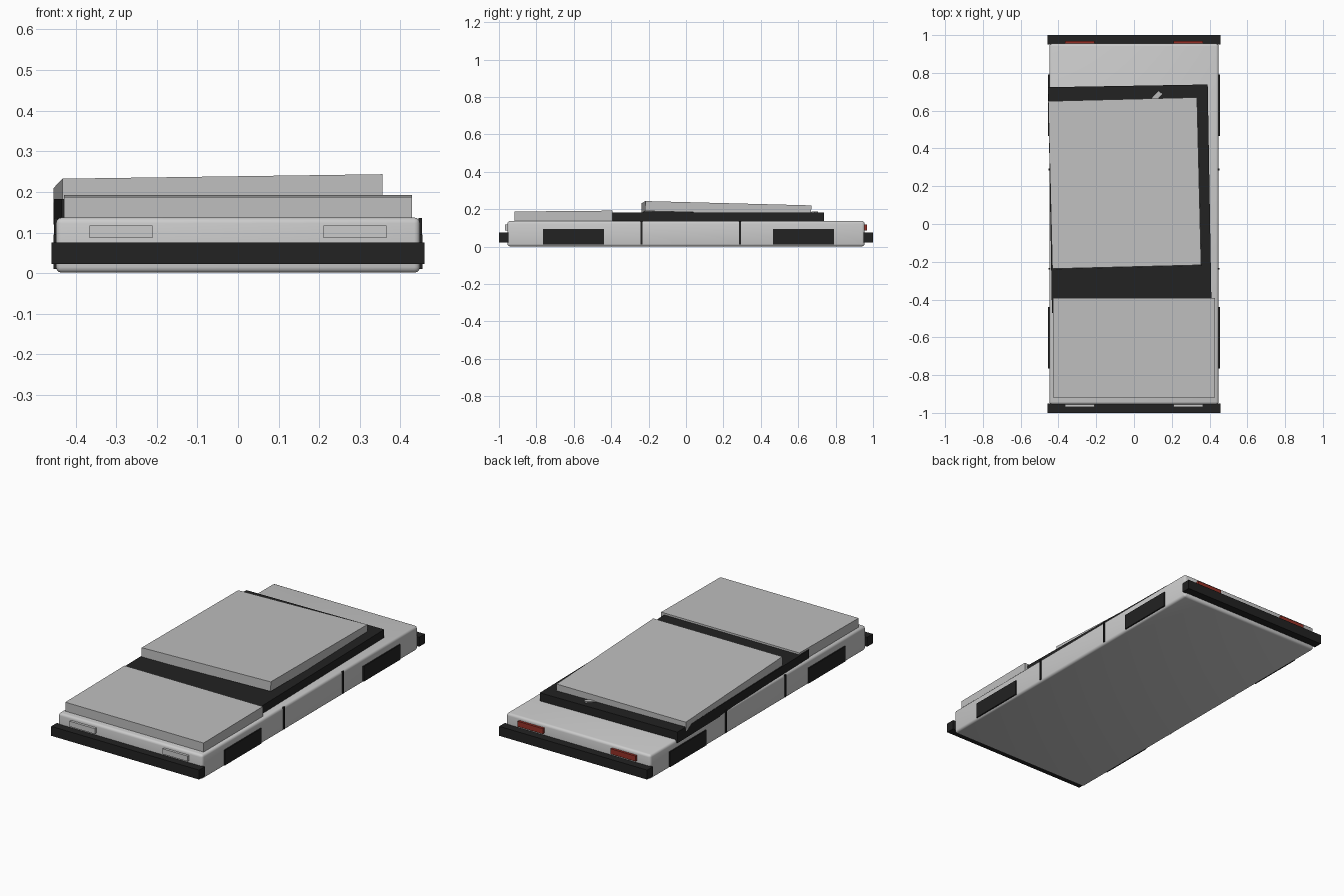
import bpy
import math

old = bpy.data.objects.get("Cube")
if old:
    bpy.data.objects.remove(old, do_unlink=True)


def material(name, colour):
    m = bpy.data.materials.new(name)
    m.use_nodes = True
    m.diffuse_color = (*colour, 1)
    m.node_tree.nodes["Principled BSDF"].inputs["Base Color"].default_value = (*colour, 1)
    return m


paint = material("light grey paint", (0.6, 0.6, 0.6))
panel = material("grey panel", (0.52, 0.52, 0.52))
black = material("black trim", (0.016, 0.016, 0.016))
red = material("red lamp", (0.3, 0.03, 0.02))


def box(name, centre, size, mat, rotation=(0, 0, 0), bevel=0):
    bpy.ops.mesh.primitive_cube_add(size=1, location=centre)
    ob = bpy.context.object
    ob.name = name
    ob.scale = size
    bpy.ops.object.transform_apply(location=False, rotation=False, scale=True)
    ob.rotation_euler = rotation
    ob.data.materials.append(mat)
    if bevel:
        mod = ob.modifiers.new("rounded edges", "BEVEL")
        mod.width = bevel
        mod.segments = 3
        bpy.ops.object.modifier_apply(modifier=mod.name)
        bpy.ops.object.shade_smooth_by_angle(angle=math.radians(40))
    return ob


# Flattened car body with rounded edges
box("body", (0, 0, 0.069), (0.896, 1.91, 0.136), paint, bevel=0.014)

# Hood slab, rising slightly to the rear
box("hood", (0, -0.655, 0.162), (0.858, 0.525, 0.056), panel, (0.009, 0, 0))

# Crushed cabin and the tilted roof slab on it
box("cabin", (-0.022, 0.134, 0.151), (0.845, 1.195, 0.062), black, (0, 0, 0.017))
box("roof", (-0.049, 0.216, 0.2), (0.788, 0.888, 0.053), panel, (-0.026, -0.014, 0.025))

# Small broken piece poking out behind the roof
box("broken_piece", (0.12, 0.675, 0.18), (0.025, 0.06, 0.012), panel, (0.1, 0, -0.75))

# Bumpers and lamps
for end, side in (("front", -1), ("rear", 1)):
    box(end + "_bumper", (0, side * 0.975, 0.049), (0.918, 0.05, 0.053), black)
    for hand, x in (("left", 0.288), ("right", -0.288)):
        lamp = paint if end == "front" else red
        box(f"{end}_{hand}_lamp", (x, side * 0.96, 0.102), (0.156, 0.018, 0.03), lamp)

# Wheel patches and door gaps on both sides
for hand, side in (("left", 1), ("right", -1)):
    for end, y in (("front", -0.602), ("rear", 0.628)):
        box(f"{end}_{hand}_wheel", (side * 0.45, y, 0.053), (0.009, 0.325, 0.085), black)
    for end, y in (("front", -0.237), ("rear", 0.288)):
        box(f"{end}_{hand}_door_gap", (side * 0.449, y, 0.074), (0.009, 0.01, 0.124), black)
